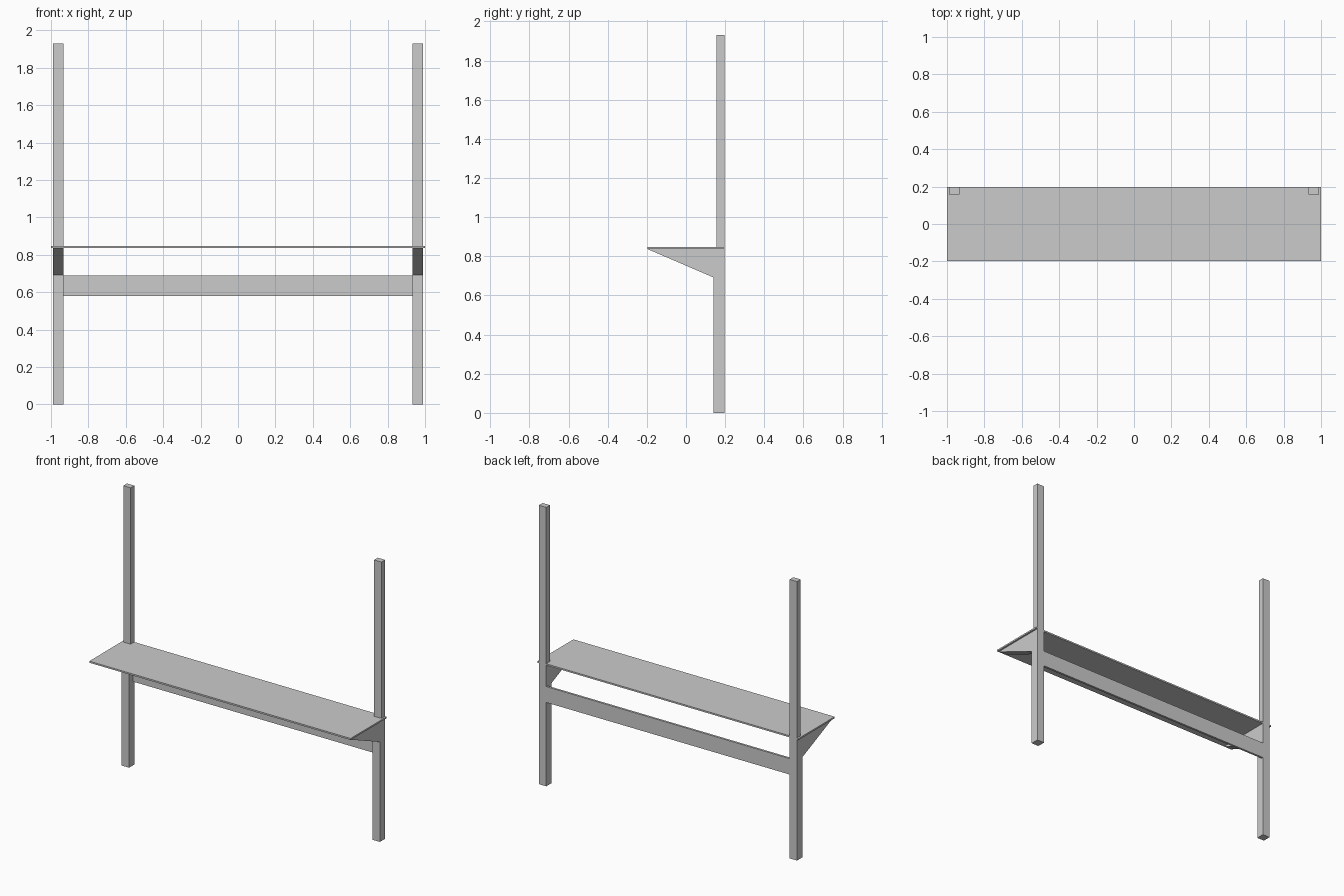
import bpy

if "Cube" in bpy.data.objects:
    bpy.data.objects.remove(bpy.data.objects["Cube"])

BACK = 0.197           # common rear plane
OUT, INN = 0.988, 0.932  # outer and inner x of the posts


def extrude_x(name, profile, x0, x1):
    """Solid from a (y, z) profile swept between x0 and x1."""
    n = len(profile)
    verts = [(x, y, z) for x in (x0, x1) for y, z in profile]
    faces = [tuple(range(n))[::-1], tuple(range(n, 2 * n))]
    faces += [(i, (i + 1) % n, n + (i + 1) % n, n + i) for i in range(n)]
    mesh = bpy.data.meshes.new(name)
    mesh.from_pydata(verts, [], faces)
    ob = bpy.data.objects.new(name, mesh)
    bpy.context.collection.objects.link(ob)
    bpy.context.view_layer.objects.active = ob
    ob.select_set(True)
    bpy.ops.object.mode_set(mode='EDIT')
    bpy.ops.mesh.select_all(action='SELECT')
    bpy.ops.mesh.normals_make_consistent(inside=False)
    bpy.ops.object.mode_set(mode='OBJECT')
    ob.select_set(False)
    return ob


def rect(y0, y1, z0, z1):
    return [(y0, z0), (y1, z0), (y1, z1), (y0, z1)]


# Shelf board
extrude_x("shelf", rect(-BACK, BACK, 0.837, 0.848), -1.0, 1.0)

# Rear rail between the legs
extrude_x("back_rail", rect(BACK - 0.015, BACK, 0.58, 0.69), -INN, INN)

# Legs with tapered shelf bracket, and thinner upper posts
leg = [(BACK, 0), (0.14, 0), (0.14, 0.692), (-BACK, 0.837), (BACK, 0.837)]
for side, x0, x1 in (("left", -OUT, -INN), ("right", INN, OUT)):
    extrude_x(side + "_leg_bracket", leg, x0, x1)
    extrude_x(side + "_upper_post", rect(0.157, BACK, 0.848, 1.93), x0, x1)
